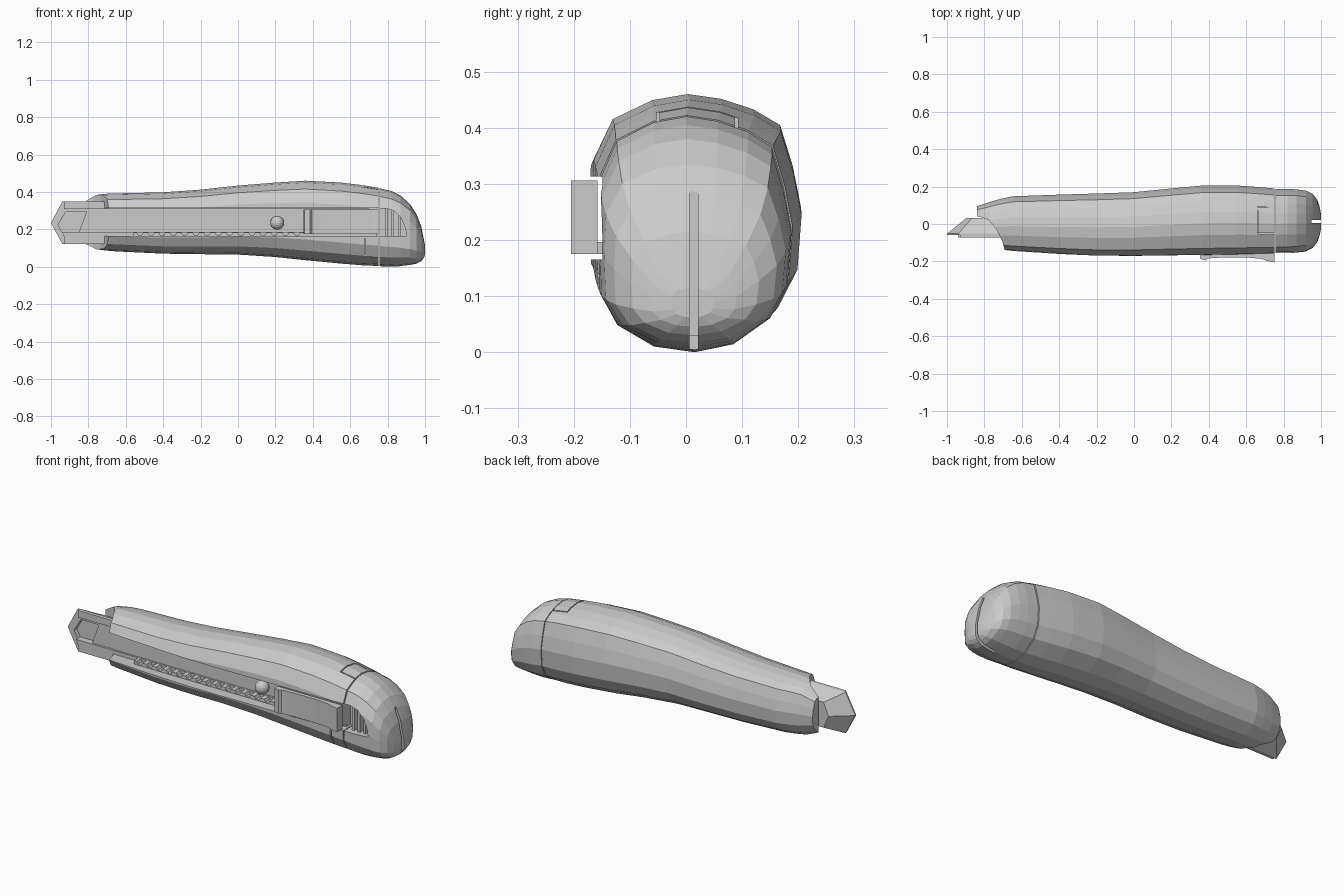
import bpy, bmesh, math

if "Cube" in bpy.data.objects:
    bpy.data.objects.remove(bpy.data.objects["Cube"])

mat = bpy.data.materials.new("neutral_grey")
mat.diffuse_color = (0.6, 0.6, 0.6, 1)
mat.use_nodes = True
mat.node_tree.nodes["Principled BSDF"].inputs["Base Color"].default_value = mat.diffuse_color


def loft(name, rings):
    """Skin closed rings of equal length and cap both ends."""
    bm = bmesh.new()
    vs = [[bm.verts.new(p) for p in r] for r in rings]
    n = len(rings[0])
    for a, b in zip(vs, vs[1:]):
        for i in range(n):
            j = (i + 1) % n
            bm.faces.new((a[i], a[j], b[j], b[i]))
    bm.faces.new(vs[0][::-1])
    bm.faces.new(vs[-1])
    bmesh.ops.recalc_face_normals(bm, faces=bm.faces)
    me = bpy.data.meshes.new(name)
    bm.to_mesh(me)
    bm.free()
    me.materials.append(mat)
    ob = bpy.data.objects.new(name, me)
    bpy.context.collection.objects.link(ob)
    return ob


def prism_y(name, xz, y0, y1):
    return loft(name, [[(x, y, z) for x, z in xz] for y in (y0, y1)])


def prism_z(name, xy, z0, z1):
    return loft(name, [[(x, y, z) for x, y in xy] for z in (z0, z1)])


def box(name, x0, x1, y0, y1, z0, z1):
    return prism_z(name, [(x0, y0), (x1, y0), (x1, y1), (x0, y1)], z0, z1)


def cut(ob, *cutters):
    """Subtract each cutter and bake the result."""
    for c in cutters:
        c.hide_render = True
        m = ob.modifiers.new("cut", 'BOOLEAN')
        m.operation, m.solver, m.object = 'DIFFERENCE', 'EXACT', c
        dg = bpy.context.evaluated_depsgraph_get()
        me = bpy.data.meshes.new_from_object(ob.evaluated_get(dg))
        ob.modifiers.clear()
        ob.data = me
        bpy.data.objects.remove(c)


# Shared grip cross-section (y, z in -1..1), with a ridge along the back
SECTION = [(1, .05), (.92, .4), (.8, .74), (.55, .87), (.24, .96), (-.08, 1),
           (-.42, .95), (-.8, .79), (-.98, .45), (-1, 0), (-.98, -.48),
           (-.8, -.76), (-.42, -.95), (0, -1), (.4, -.93), (.78, -.7), (.96, -.4)]


def grip(name, stations):
    rings = []
    for x, y0, y1, z0, z1 in stations:
        cy, hy, cz, hz = (y0 + y1) / 2, (y1 - y0) / 2, (z0 + z1) / 2, (z1 - z0) / 2
        rings.append([(x, cy + hy * u, cz + hz * v) for u, v in SECTION])
    return loft(name, rings)


# Handle body
body = grip("handle_body", [
    (-.84, -.10, .095, .125, .345), (-.77, -.13, .118, .095, .382),
    (-.71, -.14, .135, .087, .39), (-.65, -.147, .148, .082, .392),
    (-.4, -.163, .157, .07, .398), (-.2, -.172, .163, .067, .412),
    (0, -.173, .17, .065, .434), (.2, -.17, .19, .052, .45),
    (.36, -.168, .205, .035, .46), (.55, -.165, .206, .017, .45),
    (.66, -.162, .198, .008, .437), (.752, -.16, .19, .004, .422)])
cut(body,
    # curved mouth
    prism_z("mouth_cutter", [(-.685, -.3), (-.69, -.145), (-.705, -.09), (-.735, -.03),
                             (-.775, .02), (-.83, .04), (-1.1, .05), (-1.1, -.3)], -.1, .6),
    # slider slot
    box("slot_cutter", -.9, .8, -.3, -.062, .165, .313),
    # seams around the clip tabs of the end cap
    box("seam_a", .66, .76, .087, .093, .40, .5),
    box("seam_b", .66, .76, -.053, -.047, .40, .5),
    box("seam_c", .66, .666, -.047, .087, .415, .5),
    box("seam_d", .675, .682, -.25, -.12, .05, .15),
    box("seam_e", .682, .76, -.25, -.12, .05, .056))

# End cap
cap = grip("end_cap", [
    (.757, -.158, .188, .003, .42), (.82, -.157, .188, 0, .405),
    (.87, -.154, .185, .003, .38), (.92, -.146, .178, .009, .335),
    (.955, -.128, .162, .016, .28), (.98, -.097, .13, .03, .215),
    (.993, -.06, .09, .045, .15), (1.0, -.025, .05, .062, .115)])
cut(cap,
    prism_y("cap_window_cutter", [(.7, .165), (.9, .165), (.895, .205), (.873, .26),
                                  (.835, .298), (.79, .312), (.7, .313)], -.3, -.075),
    box("cap_slit_cutter", .95, 1.1, .006, .021, -.1, .298),
    box("cap_slit_lower_cutter", .88, 1.1, .006, .021, -.1, .03))

# Ribs inside the cap window
for i, (x, top) in enumerate([(.785, .312), (.82, .30), (.855, .275)]):
    box(f"cap_rib_{i + 1}", x, x + .014, -.125, -.07, .165, top)

# Metal blade rail, tapering to the back and pointed at the tip
front = [(-1, .235), (-.94, .348), (.75, .348), (.75, .122), (-.94, .122)]
back = [(-.895, .235), (-.865, .305), (.75, .305), (.75, .165), (-.865, .165)]
rail = loft("blade_rail", [[(x, -.072, z) for x, z in front],
                           [(x, -.052, z) for x, z in front],
                           [(x, .033, z) for x, z in back]])
# slanted lips of the rail, leaving the blade point ahead of them
cut(rail,
    prism_y("lip_cutter", [(-1.1, .0), (-1.1, .5), (-.93, .5), (-.93, .31), (-.965, .235),
                           (-.93, .16), (-.93, .0)], -.2, -.06),
    box("channel_cutter", -1.1, .7, -.2, -.06, .185, .31),
    prism_y("tip_recess_cutter", [(-.962, .225), (-.92, .295), (-.81, .295),
                                  (-.85, .185), (-.94, .185)], -.2, -.035))

# Toothed strip along the bottom of the slot: rounded notches between teeth
strip = [(-.56, .16), (-.56, .184)]
for k in range(15):
    cx = -.525 + k * .06
    strip += [(cx + .017 * math.cos(a), .184 - .018 * math.sin(a))
              for a in (math.pi, math.pi * .7, math.pi * .3, 0)]
strip += [(.74, .184), (.74, .16)]
prism_y("ratchet_teeth", strip, -.11, -.055)

# Locking knob
bpy.ops.mesh.primitive_uv_sphere_add(segments=16, ring_count=10, radius=.037,
                                     location=(.21, -.09, .235))
knob = bpy.context.object
knob.name = "lock_knob"
knob.data.materials.append(mat)

# Thumb slider with a dished grip and the stem that joins it to the rail
prism_z("thumb_slider", [(.35, -.158), (.355, -.187), (.385, -.195), (.395, -.184),
                         (.47, -.179), (.6, -.179), (.68, -.186), (.71, -.197),
                         (.75, -.205), (.75, -.158)], .175, .306)
box("slider_stem", .37, .73, -.16, -.055, .175, .196)
box("slider_carrier", .36, .74, -.148, -.055, .18, .306)
